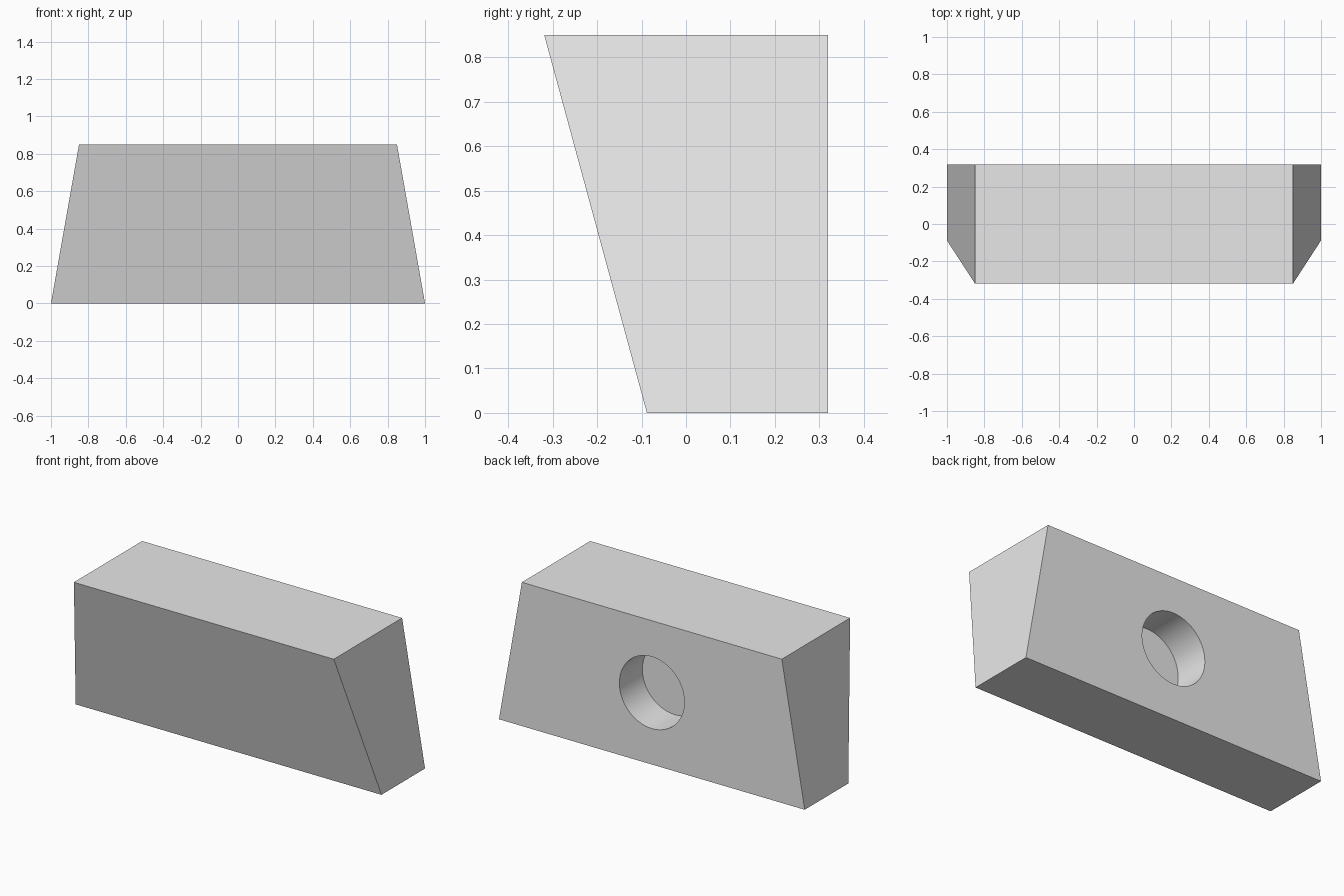
import bpy
import bmesh

old = bpy.data.objects.get("Cube")
if old:
    bpy.data.objects.remove(old, do_unlink=True)

HEIGHT = 0.85
BACK = 0.319
HOLE_RADIUS = 0.2125
HOLE_DEPTH = 0.215

grey = bpy.data.materials.new("light_grey")
grey.use_nodes = True
colour = (0.8, 0.8, 0.8, 1)
grey.diffuse_color = colour
grey.node_tree.nodes["Principled BSDF"].inputs["Base Color"].default_value = colour


def add_object(name, bm):
    mesh = bpy.data.meshes.new(name)
    bmesh.ops.recalc_face_normals(bm, faces=bm.faces)
    bm.to_mesh(mesh)
    bm.free()
    mesh.materials.append(grey)
    obj = bpy.data.objects.new(name, mesh)
    bpy.context.collection.objects.link(obj)
    return obj


# Wedge block: narrower ends at the top, front leaning forward
bm = bmesh.new()
bmesh.ops.create_cube(bm, size=2)
for v in bm.verts:
    top = v.co.z > 0
    v.co.x *= 0.85 if top else 1
    v.co.y = BACK if v.co.y > 0 else (-BACK if top else -0.088)
    v.co.z = HEIGHT if top else 0
block = add_object("wedge_block", bm)

# Round blind hole in the middle of the back
bm = bmesh.new()
bmesh.ops.create_cone(bm, cap_ends=True, segments=64, radius1=HOLE_RADIUS,
                      radius2=HOLE_RADIUS, depth=HOLE_DEPTH * 2)
cutter = add_object("hole_cutter", bm)
cutter.rotation_euler.x = 1.5707963
cutter.location = (0, BACK, HEIGHT / 2)
cutter.hide_render = True

cut = block.modifiers.new("back_hole", "BOOLEAN")
cut.operation = "DIFFERENCE"
cut.solver = "EXACT"
cut.object = cutter

# Apply the cut, then smooth only the hole wall
bpy.ops.object.select_all(action="DESELECT")
block.select_set(True)
bpy.context.view_layer.objects.active = block
bpy.ops.object.modifier_apply(modifier=cut.name)
bpy.data.objects.remove(cutter, do_unlink=True)
bpy.ops.object.shade_smooth_by_angle(angle=0.5)
